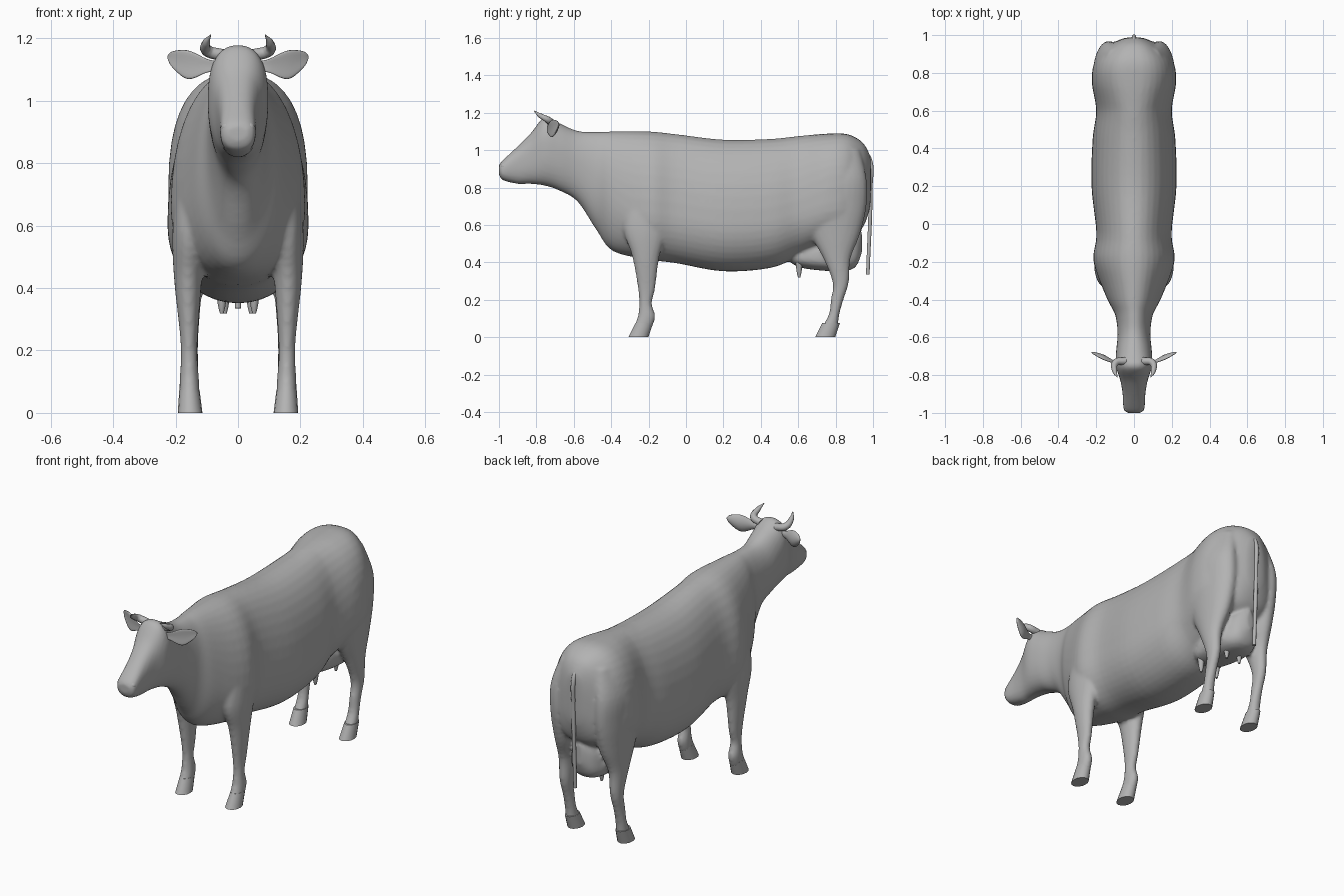
import bpy, bmesh, math

if "Cube" in bpy.data.objects:
    bpy.data.objects.remove(bpy.data.objects["Cube"])

hide = bpy.data.materials.new("grey hide")
hide.diffuse_color = (0.45, 0.45, 0.45, 1)
hide.use_nodes = True
hide.node_tree.nodes["Principled BSDF"].inputs["Base Color"].default_value = hide.diffuse_color


def clamp(v):
    return max(0.0, min(1.0, v))


def smooth_rows(rows, steps):
    """Catmull-Rom interpolation of section rows."""
    out = []
    for i in range(len(rows) - 1):
        a, b, c, d = rows[max(i - 1, 0)], rows[i], rows[i + 1], rows[min(i + 2, len(rows) - 1)]
        for k in range(steps):
            t = k / steps
            out.append([0.5 * (2 * q + (r - p) * t + (2 * p - 5 * q + 4 * r - s) * t * t
                               + (3 * q - p - 3 * r + s) * t ** 3)
                        for p, q, r, s in zip(a, b, c, d)])
    return out + [list(rows[-1])]


def power(v, e):
    return math.copysign(abs(v) ** (2 / e), v)


def trunk_ring(row, c, s):
    """y, bottom, top, half width; low-slung belly, squarer head and rump."""
    y, zb, zt, w = row
    e = 2.1 + 0.4 * clamp(abs(y) * 5 - 3)
    zw = zb + (zt - zb) * (0.36 + 0.19 * clamp((-0.3 - y) * 5))
    return (w * power(c, e), y, zw + (zt - zw if s > 0 else zw - zb) * power(s, e))


def limb_ring(row, c, s):
    """z, inner x, outer x, front y, back y."""
    z, x0, x1, y0, y1 = row
    return ((x0 + x1) / 2 + (x1 - x0) / 2 * c, (y0 + y1) / 2 + (y1 - y0) / 2 * s, z)


def ear_ring(row, c, s):
    """x, y, z, half height; thin and slightly cupped."""
    x, y, z, h = row
    return (x, y + h * (0.28 * c - 0.25 * s * s), z + h * s)


def loft(bm, rows, ring, side=1, n=28, steps=5):
    loops = []
    for row in smooth_rows(rows, steps):
        pts = [ring(row, math.cos(math.tau * i / n), math.sin(math.tau * i / n)) for i in range(n)]
        loops.append([bm.verts.new((side * x, y, z)) for x, y, z in pts])
    for a, b in zip(loops, loops[1:]):
        for i in range(n):
            j = (i + 1) % n
            bm.faces.new((a[i], a[j], b[j], b[i]))
    bm.faces.new(loops[0])
    bm.faces.new(loops[-1])


def finish(bm, name):
    bmesh.ops.recalc_face_normals(bm, faces=bm.faces)
    mesh = bpy.data.meshes.new(name)
    bm.to_mesh(mesh)
    bm.free()
    mesh.materials.append(hide)
    for p in mesh.polygons:
        p.use_smooth = len(p.vertices) < 5
    ob = bpy.data.objects.new(name, mesh)
    bpy.context.collection.objects.link(ob)
    return ob


def tube(name, pts, radii, depth):
    cu = bpy.data.curves.new(name, 'CURVE')
    cu.dimensions = '3D'
    cu.bevel_depth = depth
    cu.bevel_resolution = 3
    cu.use_fill_caps = True
    sp = cu.splines.new('BEZIER')
    sp.bezier_points.add(len(pts) - 1)
    for bp, p, r in zip(sp.bezier_points, pts, radii):
        bp.co, bp.radius = p, r
        bp.handle_left_type = bp.handle_right_type = 'AUTO'
    cu.materials.append(hide)
    ob = bpy.data.objects.new(name, cu)
    bpy.context.collection.objects.link(ob)


# head, neck and trunk from muzzle to rump
trunk = [
    (-1, .87, .92, .035), (-.98, .84, .945, .055), (-.9, .82, 1.02, .06), (-.83, .82, 1.09, .072),
    (-.755, .81, 1.178, .095), (-.68, .785, 1.145, .095), (-.58, .725, 1.103, .087),
    (-.48, .575, 1.097, .1), (-.39, .46, 1.1, .145), (-.2, .415, 1.1, .214), (-.05, .395, 1.085, .199),
    (.2, .352, 1.056, .225), (.45, .37, 1.06, .219), (.6, .43, 1.075, .2), (.75, .5, 1.088, .223),
    (.86, .53, 1.086, .208), (.94, .58, 1.045, .14), (.98, .68, .98, .065), (.988, .77, .93, .02)]
udder = [(.54, .42, .5, .03), (.61, .372, .52, .09), (.8, .352, .56, .108),
         (.9, .37, .57, .075), (.94, .45, .56, .02)]
front_leg = [
    (.75, .09, .195, -.31, -.1), (.58, .095, .21, -.335, -.1), (.43, .115, .205, -.287, -.142),
    (.26, .128, .187, -.257, -.165), (.18, .13, .183, -.25, -.182),
    (.11, .125, .187, -.258, -.164), (.045, .122, .188, -.285, -.185)]
hind_leg = [
    (1, .04, .16, .66, .93), (.85, .05, .212, .62, .965), (.7, .05, .215, .61, .965),
    (.55, .07, .205, .665, .93), (.42, .11, .195, .735, .88), (.29, .124, .186, .784, .87),
    (.2, .128, .183, .774, .842), (.12, .126, .185, .763, .82), (.045, .122, .188, .72, .812)]

bm = bmesh.new()
loft(bm, trunk, trunk_ring, n=40)
loft(bm, udder, trunk_ring)
for side in (-1, 1):
    loft(bm, front_leg, limb_ring, side)
    loft(bm, hind_leg, limb_ring, side)
body = finish(bm, "body")

# fuse the overlapping masses into one soft skin
remesh = body.modifiers.new("fuse", 'REMESH')
remesh.mode = 'VOXEL'
remesh.voxel_size = 0.01
remesh.use_smooth_shade = True
soften = body.modifiers.new("soften", 'SMOOTH')
soften.factor = 0.5
soften.iterations = 5

# paired parts
ear = [(.065, -.735, 1.11, .016), (.1, -.732, 1.112, .022), (.16, -.705, 1.115, .046),
       (.21, -.685, 1.132, .026), (.226, -.68, 1.14, .004)]
horn = [(.045, -.725, 1.145), (.098, -.735, 1.16), (.102, -.78, 1.185), (.088, -.812, 1.21)]
for side, label in ((-1, "right"), (1, "left")):
    # hooves: one shape, shifted from the front toe to the hind toe
    for name, toe in (("front_hoof", -.308), ("hind_hoof", .691)):
        bm = bmesh.new()
        rows = [(z, .114 + z / 8, .193 - z / 15, toe + z / 2, toe + .107 + z / 3) for z in (.075, .04, 0)]
        loft(bm, rows, limb_ring, side, n=16, steps=2)
        finish(bm, f"{name}_{label}")
    bm = bmesh.new()
    loft(bm, ear, ear_ring, side, n=20)
    finish(bm, f"ear_{label}")
    tube(f"horn_{label}", [(side * x, y, z) for x, y, z in horn], (1, .95, .65, .1), .02)
    # teats
    for name, x, y in (("fore_teat", .052, .605), ("rear_teat", .042, .8)):
        bm = bmesh.new()
        rows = [(z, x - r, x + r, y - r, y + r) for z, r in ((.42, .022), (.35, .013), (.319, .006))]
        loft(bm, rows, limb_ring, side, n=12)
        finish(bm, f"{name}_{label}")
    # nostril rims
    bm = bmesh.new()
    bmesh.ops.create_uvsphere(bm, u_segments=14, v_segments=8, radius=.018)
    for v in bm.verts:
        v.co.x += side * .036
        v.co.y -= .974
        v.co.z += .914
    finish(bm, f"nostril_{label}")

# tail
tube("tail", [(0, .945, 1), (0, .982, .95), (0, .987, .8), (0, .972, .335)], (1.1, 1.1, 1, .9), .011)
